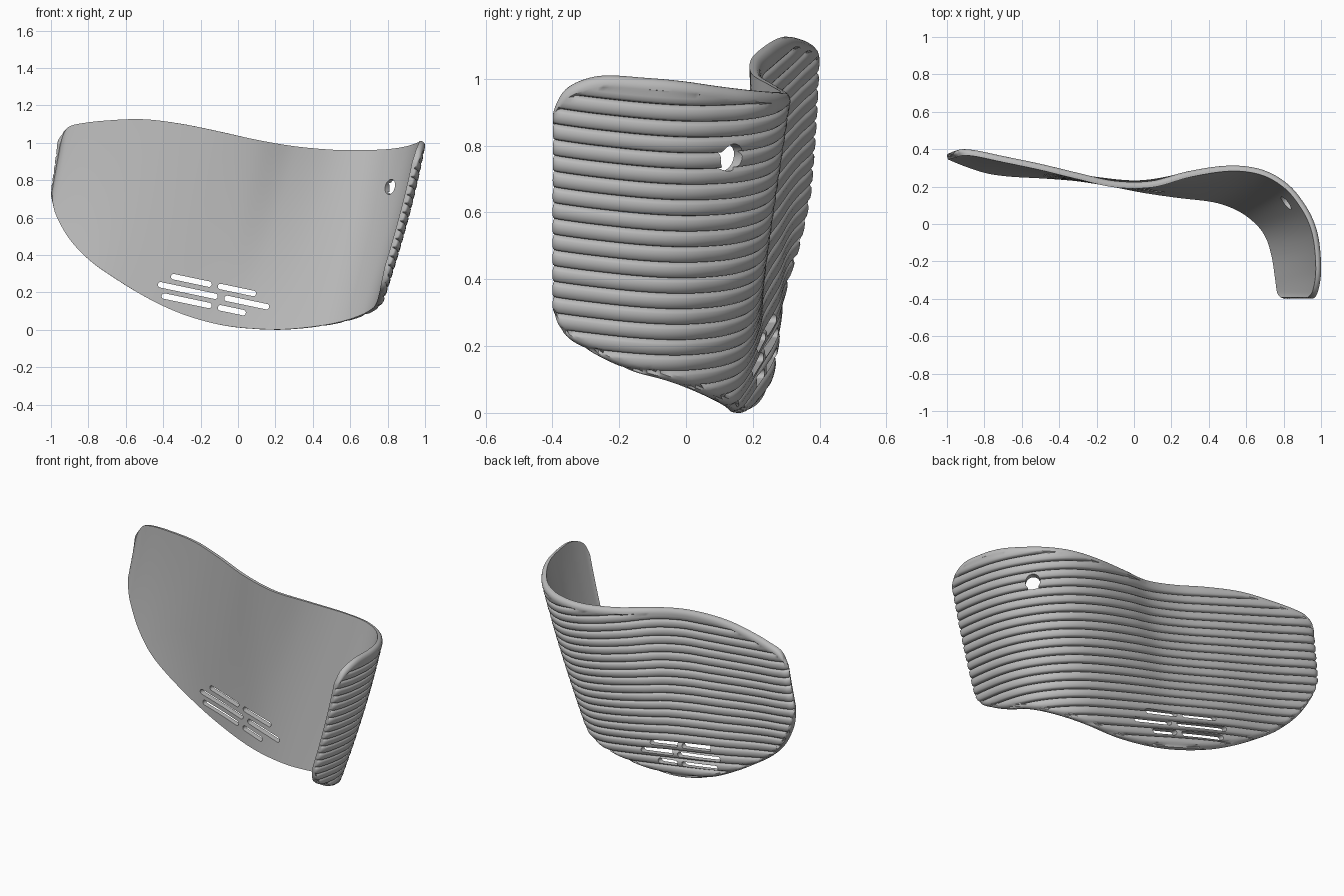
import bpy
import bmesh
import math
from mathutils import Vector

RIB_PITCH = 0.05
BASE_DEPTH = 0.014
RIB_HEIGHT = 0.02
RIM = 0.03
STEPS = 8
INNER_ROWS = 24

# Stations from the flat end round to the wrapped end:
# upper curve x, y / lower curve x, y / lower and upper trim height
STATIONS = [
    (-.91, .35, -1.075, .295, .552, .81),
    (-.905, .36, -1.052, .295, .482, .875),
    (-.885, .366, -1.016, .288, .415, .92),
    (-.83, .36, -.917, .27, .302, .952),
    (-.7, .33, -.814, .252, .22, .995),
    (-.5, .285, -.7, .245, .163, 1.045),
    (-.3, .234, -.5, .24, .092, 1.063),
    (-.1, .19, -.31, .225, .048, 1.065),
    (.1, .192, -.12, .197, .033, 1.069),
    (.3, .248, .05, .168, .045, 1.09),
    (.5, .275, .24, .137, .083, 1.125),
    (.66, .25, .41, .105, .143, 1.161),
    (.78, .178, .52, .055, .192, 1.188),
    (.86, .08, .6, -.015, .237, 1.208),
    (.91, -.02, .645, -.09, .27, 1.223),
    (.935, -.13, .668, -.19, .295, 1.226),
    (.943, -.27, .67, -.3, .342, 1.216),
    (.936, -.365, .668, -.37, .39, 1.16),
    (.928, -.396, .66, -.396, .48, 1.076),
]
LAST = len(STATIONS) - 1


def station(s):
    """Smoothly interpolated station at position s."""
    i = min(int(s), LAST - 1)
    t = s - i
    before, start = STATIONS[max(i - 1, 0)], STATIONS[i]
    end, after = STATIONS[i + 1], STATIONS[min(i + 2, LAST)]
    result = []
    for a, b, c, d in zip(before, start, end, after):
        result.append(b + 0.5 * t * (c - a + t * (2 * a - 5 * b + 4 * c - d
                                                  + t * (3 * (b - c) + d - a))))
    return result


def point(col, v):
    """Inner surface point; v is the height along the tilted rib planes."""
    t = v - 0.1
    x = col[2] + (col[0] - col[2]) * t
    y = col[3] + (col[1] - col[3]) * t
    # both wings bow slightly between the upper and lower curves
    bow = 0.08 * t * (1 - t)
    y += bow * max(-x, 0)
    x += bow * max(x, 0)
    return Vector((x, y, v - 0.24 * x - 0.12 * y))


def outward(s, v):
    """Unit normal on the ribbed side."""
    e = 0.02
    along = point(station(min(s + e, LAST)), v) - point(station(max(s - e, 0)), v)
    up = point(station(s), v + e) - point(station(s), v - e)
    return up.cross(along).normalized()


PROFILE = [(0, 0), (.08, .65), (.22, .95), (.5, 1), (.78, .95), (.92, .65), (1, 0)]
RIM_ROWS = [0, .04, .15, .4, .7]


def shell_depth(s, v, low, top):
    """Shell thickness with ribs, a plain top lip and a rounded-over rim."""
    f = (v / RIB_PITCH) % 1
    rib = 0
    for (a, ha), (b, hb) in zip(PROFILE, PROFILE[1:]):
        if a <= f <= b:
            rib = ha + (hb - ha) * (f - a) / (b - a)
    lip = min(1, 1 - (top - RIM - v) / 0.015)
    rim = max(0, min((top - v) / RIM, (v - low) / RIM, s / 1.5, LAST - s, 1))
    rounding = 0.3 + 0.7 * math.sqrt(1 - (1 - rim) ** 2)
    return (BASE_DEPTH + RIB_HEIGHT * max(rib, lip)) * rounding


def build_shell():
    bm = bmesh.new()
    heights = [RIB_PITCH * (k + f) for k in range(25) for f, _ in PROFILE[:-1]]
    rings = []
    for c in range(LAST * STEPS + 1):
        s = c / STEPS
        col = station(s)
        low, top = col[4], col[5]
        # smooth inner side going up
        ring = [point(col, low + (top - low) * j / INNER_ROWS)
                for j in range(INNER_ROWS + 1)]
        # rounded rim, ribbed outer side going down, rounded rim
        outer = [top - RIM * r for r in RIM_ROWS]
        outer += [min(max(h, low + RIM), top - RIM) for h in reversed(heights)]
        outer += [low + RIM * r for r in reversed(RIM_ROWS)]
        for v in outer:
            ring.append(point(col, v) + outward(s, v) * shell_depth(s, v, low, top))
        rings.append([bm.verts.new(p) for p in ring])
    count = len(rings[0])
    for left, right in zip(rings, rings[1:]):
        for j in range(count):
            k = (j + 1) % count
            bm.faces.new((left[j], right[j], right[k], left[k]))
    bm.faces.new(rings[0])
    bm.faces.new(rings[-1])
    bmesh.ops.remove_doubles(bm, verts=bm.verts, dist=0.00002)
    bmesh.ops.recalc_face_normals(bm, faces=bm.faces)
    return bm


def add_cutter(bm, a, b, radius, axis):
    """Round-ended prism from a to b, running through the shell along axis."""
    a, b, axis = Vector(a), Vector(b), Vector(axis).normalized()
    side = b - a
    if side.length < 0.001:
        side = Vector((0, 0, 1))
    side = (side - axis * side.dot(axis)).normalized()
    across = axis.cross(side)
    outline = []
    n = 10
    for centre, turn in ((b, -math.pi / 2), (a, math.pi / 2)):
        for i in range(n):
            angle = turn + math.pi * (i + 0.5) / n
            outline.append(centre + radius * (side * math.cos(angle)
                                              + across * math.sin(angle)))
    near = [bm.verts.new(p - axis * 0.15) for p in outline]
    far = [bm.verts.new(p + axis * 0.15) for p in outline]
    bm.faces.new(near)
    bm.faces.new(far)
    for i in range(len(near)):
        j = (i + 1) % len(near)
        bm.faces.new((near[i], near[j], far[j], far[i]))


def make_object(name, bm):
    mesh = bpy.data.meshes.new(name)
    bm.to_mesh(mesh)
    bm.free()
    obj = bpy.data.objects.new(name, mesh)
    bpy.context.collection.objects.link(obj)
    return obj


default_cube = bpy.data.objects.get("Cube")
if default_cube:
    bpy.data.objects.remove(default_cube, do_unlink=True)

grey = bpy.data.materials.new("plain_grey")
grey.use_nodes = True
grey.diffuse_color = (0.5, 0.5, 0.5, 1)
grey.node_tree.nodes["Principled BSDF"].inputs["Base Color"].default_value = (0.5, 0.5, 0.5, 1)

shell = make_object("ribbed_shell", build_shell())
shell.data.materials.append(grey)

# Vent slots (start x, end x, height at x = 0) and the round hole
cut = bmesh.new()
SLOTS = [(-.365, -.147, .218), (-.115, .09, .218), (-.435, -.115, .16),
         (-.08, .16, .162), (-.415, -.147, .104), (-.115, .035, .104)]
SLOT_RADIUS = 0.015
for start, end, height in SLOTS:
    ends = [(x, 0.22, height - 0.21 * x)
            for x in (start + SLOT_RADIUS, end - SLOT_RADIUS)]
    add_cutter(cut, ends[0], ends[1], SLOT_RADIUS, (0, 1, 0))
hole = (.818, .12, .772)
add_cutter(cut, hole, hole, 0.041, (.67, .74, 0))
bmesh.ops.recalc_face_normals(cut, faces=cut.faces)
cutter = make_object("opening_cutter", cut)
cutter.hide_render = True

openings = shell.modifiers.new("openings", "BOOLEAN")
openings.operation = "DIFFERENCE"
openings.solver = "EXACT"
openings.object = cutter
bpy.ops.object.select_all(action="DESELECT")
shell.select_set(True)
bpy.context.view_layer.objects.active = shell
bpy.ops.object.modifier_apply(modifier="openings")
bpy.data.objects.remove(cutter, do_unlink=True)

# Stand the shell on the ground, centred
axes = list(zip(*(v.co for v in shell.data.vertices)))
lows, highs = [min(a) for a in axes], [max(a) for a in axes]
origin = Vector(((lows[0] + highs[0]) / 2, (lows[1] + highs[1]) / 2, lows[2]))
for vert in shell.data.vertices:
    vert.co -= origin

bpy.ops.object.shade_smooth_by_angle(angle=math.radians(40))
